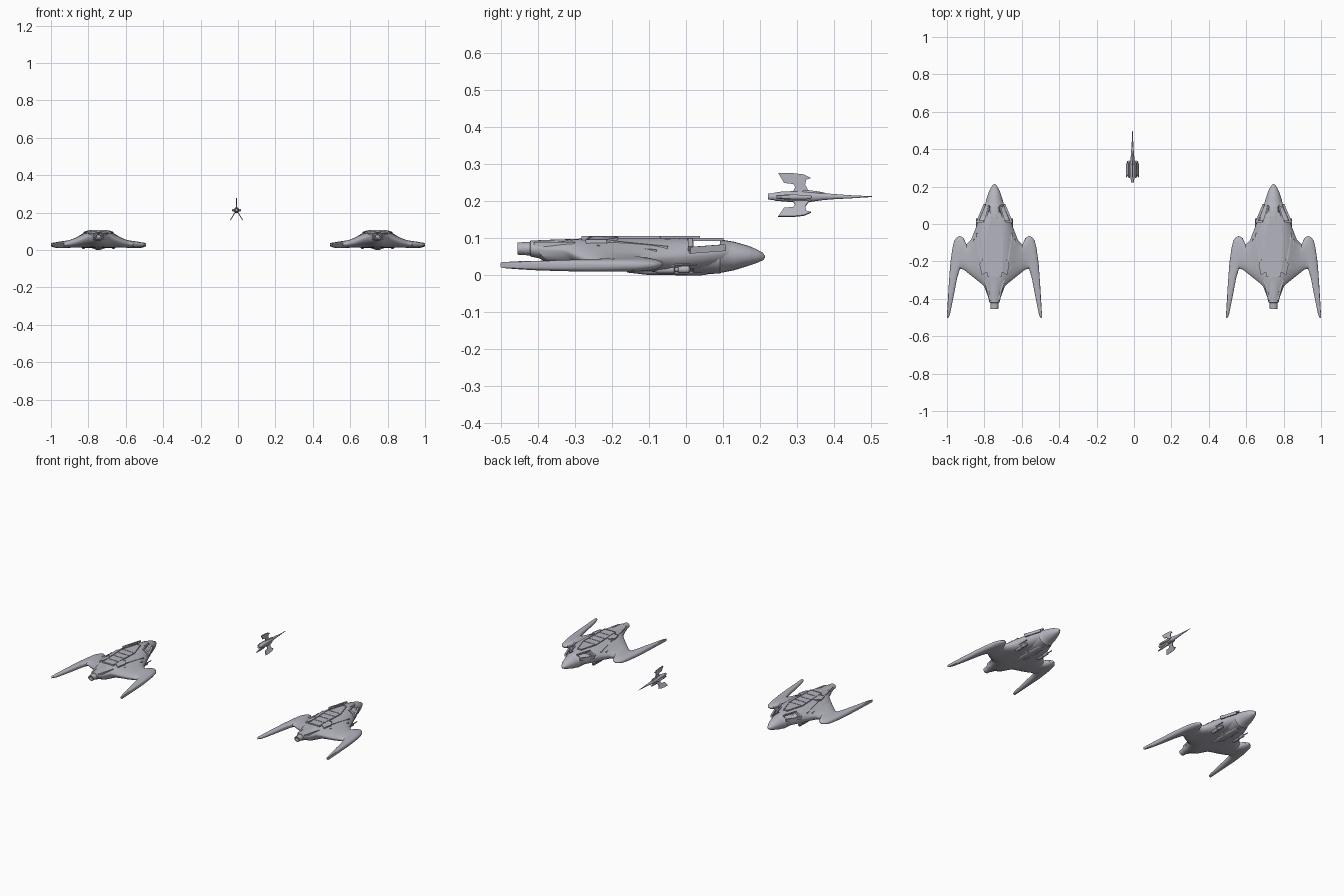
import bpy, bmesh, math
from mathutils import Vector, Matrix

cube = bpy.data.objects.get("Cube")
if cube:
    bpy.data.objects.remove(cube, do_unlink=True)

grey = bpy.data.materials.new("hull_grey")
grey.use_nodes = True
grey.diffuse_color = (0.46, 0.46, 0.52, 1)
grey.node_tree.nodes["Principled BSDF"].inputs["Base Color"].default_value = (0.46, 0.46, 0.52, 1)


def finish(name, bm, origin, angle=35):
    bmesh.ops.recalc_face_normals(bm, faces=bm.faces)
    mesh = bpy.data.meshes.new(name)
    bm.to_mesh(mesh)
    bm.free()
    mesh.materials.append(grey)
    ob = bpy.data.objects.new(name, mesh)
    bpy.context.collection.objects.link(ob)
    ob.location = origin
    bpy.ops.object.select_all(action='DESELECT')
    ob.select_set(True)
    bpy.context.view_layer.objects.active = ob
    bpy.ops.object.shade_smooth_by_angle(angle=math.radians(angle))
    return ob


def bridge(bm, rings):
    """Skin a list of closed rings and cap both ends."""
    loops = [[bm.verts.new(p) for p in ring] for ring in rings]
    n = len(loops[0])
    for a, b in zip(loops, loops[1:]):
        for i in range(n):
            j = (i + 1) % n
            bm.faces.new((a[i], a[j], b[j], b[i]))
    bm.faces.new(loops[0])
    bm.faces.new(loops[-1])


def tube(bm, sections, x=0, sides=24):
    """Sections along y: (y, half width, bottom z, top z)."""
    rings = []
    for y, w, lo, hi in sections:
        rings.append([(x + w * math.cos(t), y, (lo + hi) / 2 + (hi - lo) / 2 * math.sin(t))
                      for t in (math.tau * i / sides for i in range(sides))])
    bridge(bm, rings)


def plate(bm, points, half, matrix=Matrix()):
    """Extrude a closed outline of 3D points by +-half along the local z axis."""
    rings = [[matrix @ (Vector(p) + Vector((0, 0, s * half))) for p in points] for s in (-1, 1)]
    bridge(bm, rings)


def bar(bm, a, b, width, height):
    """Rectangular strip from a to b."""
    a, b = Vector(a), Vector(b)
    d = (b - a).normalized()
    side = d.cross(Vector((0, 0, 1))).normalized() * width / 2
    up = side.cross(d).normalized() * height / 2
    bridge(bm, [[p + side + up, p - side + up, p - side - up, p + side - up] for p in (a, b)])


# Span station: x, leading y, trailing y, leading z, trailing z, bottom z, top z
STATIONS = [
    (0, .17, -.42, .06, .07, .015, .101), (.03, .15, -.40, .06, .07, .013, .100),
    (.055, .095, -.335, .06, .068, .012, .097), (.075, .05, -.315, .055, .062, .013, .088),
    (.10, -.02, -.295, .05, .052, .015, .076), (.125, -.085, -.275, .045, .043, .015, .062),
    (.15, -.11, -.255, .036, .036, .014, .053), (.165, -.075, -.243, .033, .033, .013, .049),
    (.185, -.063, -.24, .031, .031, .012, .046), (.20, -.07, -.29, .029, .030, .012, .044),
    (.215, -.088, -.37, .028, .029, .012, .042), (.225, -.13, -.42, .027, .028, .013, .040),
    (.236, -.21, -.475, .027, .028, .015, .038), (.244, -.32, -.50, .027, .028, .018, .037),
    (.254, -.485, -.502, .027, .028, .022, .034),
]


def wing_ring(side, st, steps=14):
    x, y0, y1, z0, z1, lo, hi = st
    top, under = [], []
    for i in range(steps + 1):
        s = (1 - math.cos(math.pi * i / steps)) / 2
        mid, y = z0 + (z1 - z0) * s, y0 + (y1 - y0) * s
        fat = (1 - abs(2 * s - 1) ** 3) ** .6
        top.append((side * x, y, mid + (hi - mid) * fat + .002))
        under.append((side * x, y, mid + (lo - mid) * fat - .002))
    return top + under[::-1]


def large_ship(tag, cx):
    at = (cx, 0, 0)

    # Blended wing with forward shoulders and swept rear blades
    bm = bmesh.new()
    bridge(bm, [wing_ring(-1, s) for s in STATIONS[:0:-1]] + [wing_ring(1, s) for s in STATIONS])
    wing = finish(tag + "_wing", bm, at)

    # Round fuselage with a stepped nose cone and tail nozzle
    bm = bmesh.new()
    tube(bm, [(.213, .003, .047, .053), (.208, .010, .041, .061), (.19, .021, .033, .071),
              (.174, .029, .028, .078), (.172, .030, .027, .079), (.13, .044, .014, .091),
              (.094, .052, .007, .097), (.092, .054, .005, .098), (.02, .060, .003, .100),
              (.018, .057, .006, .100), (-.08, .060, .004, .102), (-.1, .060, .007, .101),
              (-.2, .058, .012, .101), (-.29, .052, .027, .099), (-.38, .036, .043, .096),
              (-.42, .027, .051, .094), (-.422, .022, .054, .091), (-.455, .020, .056, .089),
              (-.455, .014, .062, .083), (-.44, .012, .064, .081)])
    body = finish(tag + "_fuselage", bm, at)

    # Opening through the shoulders behind the nose
    bm = bmesh.new()
    plate(bm, [(.3, .025, .0), (.3, .02, .0), (-.3, .02, .0), (-.3, .092, .0), (.3, .092, .0)], .0075,
          Matrix.Translation((0, 0, .085)))
    cutter = finish(tag + "_opening_cutter", bm, at)
    cutter.hide_render = True
    cutter.hide_viewport = True
    cutter.display_type = 'WIRE'
    for ob in (wing, body):
        mod = ob.modifiers.new("opening", 'BOOLEAN')
        mod.operation = 'DIFFERENCE'
        mod.object = cutter
        mod.solver = 'EXACT'

    # Long dorsal panel framed by raised strips
    bm = bmesh.new()
    edge = [(.012, .035), (.045, -.07), (.038, -.28)]
    full = [(x, y, .1) for x, y in edge] + [(-x, y, .1) for x, y in edge[::-1]]
    plate(bm, full, .004)
    for a, b in zip(full, full[1:] + full[:1]):
        bar(bm, a, b, .005, .012)
    for y, w in ((-.07, .045), (-.12, .043), (-.17, .042), (-.225, .040)):
        bar(bm, (-w, y, .1), (w, y, .1), .005, .012)
    finish(tag + "_dorsal_panel", bm, at)

    # Angled side trays beside the panel
    bm = bmesh.new()
    for s in (-1, 1):
        tray = [(s * .04, -.195, .098), (s * .06, -.185, .094), (s * .078, -.215, .088),
                (s * .066, -.27, .088), (s * .04, -.255, .098)]
        plate(bm, tray, .007)
        for a, b in zip(tray, tray[1:] + tray[:1]):
            lift = Vector((0, 0, .006))
            bar(bm, Vector(a) + lift, Vector(b) + lift, .004, .006)
    finish(tag + "_side_trays", bm, at)

    # Shoulder fairings and frames around the openings
    bm = bmesh.new()
    for s in (-1, 1):
        bar(bm, (s * .052, .105, .075), (s * .092, .01, .068), .012, .018)
        bar(bm, (s * .028, .10, .097), (s * .055, .005, .097), .008, .008)
        bar(bm, (s * .055, .012, .094), (s * .094, .012, .072), .012, .014)
    finish(tag + "_shoulder_frames", bm, at)

    # Slanted ribs on the flanks and rear deck
    bm = bmesh.new()
    for s in (-1, 1):
        bar(bm, (s * .095, -.05, .074), (s * .07, -.21, .09), .006, .01)
        bar(bm, (s * .11, -.08, .066), (s * .085, -.24, .078), .006, .008)
        bar(bm, (s * .05, -.30, .082), (s * .022, -.41, .083), .010, .016)
    finish(tag + "_flank_ribs", bm, at)

    # Gun pods under the wing roots
    bm = bmesh.new()
    for s in (-1, 1):
        tube(bm, [(.012, .005, .011, .021), (.008, .010, .006, .026), (-.02, .010, .006, .026),
                  (-.022, .007, .009, .023), (-.03, .007, .009, .023), (-.032, .011, .005, .027),
                  (-.075, .011, .005, .027), (-.085, .006, .01, .022)], s * .08, 12)
        tube(bm, [(.03, .003, .025, .031), (-.08, .003, .025, .031)], s * .095, 8)
    finish(tag + "_gun_pods", bm, at)

    # Raised seams and belly keel
    bm = bmesh.new()
    tube(bm, [(-.04, .062, .002, .09), (-.055, .062, .002, .09)])
    tube(bm, [(.06, .016, .003, .02), (.04, .024, 0, .02), (-.10, .024, .001, .02), (-.16, .012, .008, .02)])
    finish(tag + "_belly_keel", bm, at)


def small_fighter(x, z):
    at = (x, 0, z)

    # Needle-nosed body
    bm = bmesh.new()
    tube(bm, [(.503, .001, -.001, .001), (.44, .004, -.005, .004), (.40, .006, -.007, .007),
              (.365, .009, -.010, .010), (.34, .012, -.014, .013), (.30, .014, -.016, .015),
              (.262, .013, -.013, .014), (.24, .010, -.011, .011), (.236, .008, -.009, .009),
              (.222, .007, -.008, .008)], sides=16)
    finish("fighter_body", bm, at)

    # Three hooked fins around the body: (y, distance from the axis)
    outline = [(.285, .005), (.295, .026), (.29, .034), (.265, .037), (.249, .064), (.285, .064),
               (.318, .060), (.338, .050), (.325, .046), (.322, .032), (.33, .018), (.355, .005)]
    bm = bmesh.new()
    for turn, size in ((0, 1), (148, 1), (-148, 1)):
        spin = Matrix.Rotation(math.radians(turn), 4, 'Y')
        to_fin = spin @ Matrix(((0, 0, 1, 0), (1, 0, 0, 0), (0, 1, 0, 0), (0, 0, 0, 1)))
        plate(bm, [(y, r * size, 0) for y, r in outline], .0025, to_fin)
    finish("fighter_fins", bm, at)

    # Engine pods and a canopy bump
    bm = bmesh.new()
    for s in (-1, 1):
        tube(bm, [(.34, .002, -.004, .002), (.325, .006, -.008, .005), (.27, .007, -.008, .006),
                  (.245, .004, -.005, .003)], s * .018, 10)
    tube(bm, [(.385, .002, .004, .008), (.36, .005, .004, .014), (.33, .006, .004, .018),
              (.30, .003, .008, .016)], 0, 10)
    finish("fighter_pods", bm, at)


large_ship("left_ship", .746)
large_ship("right_ship", -.746)
small_fighter(-.008, .213)
